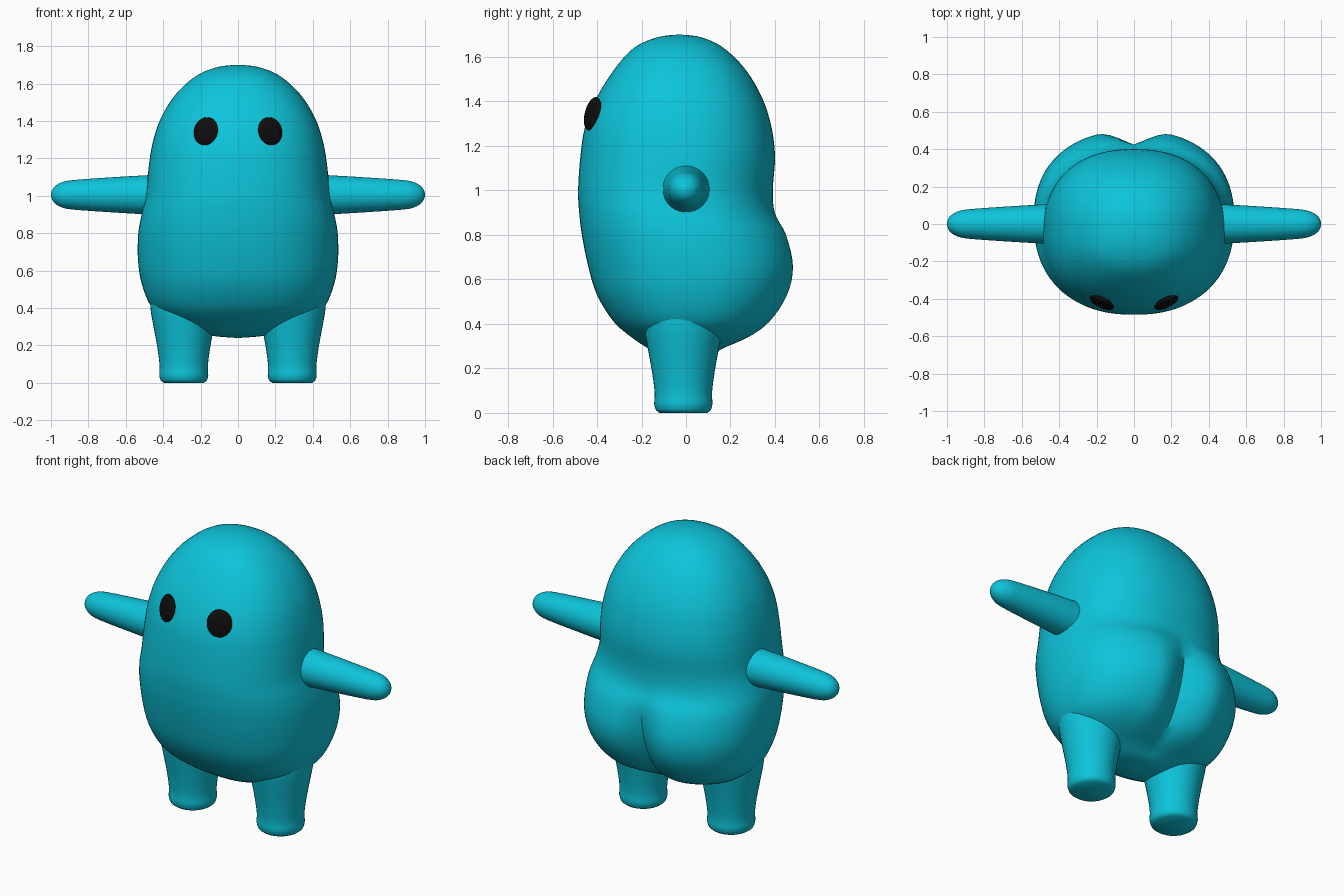
import bpy, bmesh, math
from mathutils import Matrix, Vector

if "Cube" in bpy.data.objects:
    bpy.data.objects.remove(bpy.data.objects["Cube"], do_unlink=True)


def material(name, color, roughness):
    m = bpy.data.materials.new(name)
    m.use_nodes = True
    m.diffuse_color = color
    bsdf = m.node_tree.nodes["Principled BSDF"]
    bsdf.inputs["Base Color"].default_value = color
    bsdf.inputs["Roughness"].default_value = roughness
    return m


TEAL = material("teal skin", (0.004, 0.55, 0.70, 1), 0.5)
BLACK = material("eye black", (0.004, 0.004, 0.004, 1), 0.5)


def finish(name, bm, mat, angle=40):
    bmesh.ops.recalc_face_normals(bm, faces=bm.faces[:])
    mesh = bpy.data.meshes.new(name)
    bm.to_mesh(mesh)
    bm.free()
    mesh.materials.append(mat)
    ob = bpy.data.objects.new(name, mesh)
    bpy.context.collection.objects.link(ob)
    bpy.ops.object.select_all(action="DESELECT")
    ob.select_set(True)
    bpy.context.view_layer.objects.active = ob
    bpy.ops.object.shade_smooth_by_angle(angle=math.radians(angle))
    return ob


def loft(name, rings, mat):
    """Skin a stack of point rings and cap both ends."""
    bm = bmesh.new()
    loops = [[bm.verts.new(p) for p in ring] for ring in rings]
    for a, b in zip(loops, loops[1:]):
        for i in range(len(a)):
            j = (i + 1) % len(a)
            bm.faces.new((a[i], a[j], b[j], b[i]))
    bm.faces.new(loops[0])
    bm.faces.new(loops[-1])
    return finish(name, bm, mat)


def smooth_rows(rows, steps):
    """Catmull-Rom interpolation through the rows of a profile."""
    out = []
    for i in range(len(rows) - 1):
        quad = [rows[max(i - 1, 0)], rows[i], rows[i + 1], rows[min(i + 2, len(rows) - 1)]]
        for s in range(steps):
            t = s / steps
            out.append([0.5 * (2 * b + (c - a) * t + (2 * a - 5 * b + 4 * c - d) * t * t
                               + (3 * b - a - 3 * c + d) * t ** 3)
                        for a, b, c, d in zip(*quad)])
    return out + [list(rows[-1])]


# Body profile: height, half width, front y, back y, cleft depth
BODY = [
    (0.24, 0.01, -0.01, 0.01, 0), (0.253, 0.15, -0.10, 0.10, 0),
    (0.29, 0.27, -0.17, 0.18, 0.02), (0.34, 0.38, -0.245, 0.30, 0.06),
    (0.41, 0.465, -0.325, 0.395, 0.09), (0.53, 0.515, -0.40, 0.475, 0.105),
    (0.66, 0.535, -0.44, 0.50, 0.09), (0.80, 0.533, -0.468, 0.465, 0.04),
    (0.90, 0.515, -0.48, 0.405, 0.008), (1.00, 0.492, -0.485, 0.39, 0),
    (1.15, 0.478, -0.475, 0.40, 0), (1.28, 0.457, -0.455, 0.385, 0),
    (1.41, 0.415, -0.405, 0.345, 0), (1.54, 0.335, -0.325, 0.27, 0),
    (1.64, 0.225, -0.235, 0.17, 0), (1.688, 0.11, -0.13, 0.07, 0),
    (1.70, 0.01, -0.04, -0.02, 0),
]


def body_ring(z, w, front, back, cleft, n=96, power=2 / 2.3):
    ring = []
    mid, half = (front + back) / 2, (back - front) / 2
    for i in range(n):
        a = math.tau * i / n
        c, s = math.cos(a), math.sin(a)
        x = w * math.copysign(abs(c) ** power, c)
        y = mid + half * math.copysign(abs(s) ** power, s)
        if s > 0:
            y -= cleft * max(0, 1 - abs(x) / 0.2) ** 1.6
        ring.append((x, y, z))
    return ring


loft("body", [body_ring(*row) for row in smooth_rows(BODY, 4)], TEAL)

# Limb profiles: distance along the limb, radius
ARM = [(0.30, 0.112), (0.48, 0.105), (0.70, 0.092), (0.88, 0.079), (0.94, 0.068),
       (0.98, 0.045), (0.996, 0.02), (1.0, 0.002)]
LEG = [(0.012, 0.123), (0.04, 0.131), (0.09, 0.129), (0.18, 0.14),
       (0.28, 0.158), (0.38, 0.176), (0.45, 0.18)]


def circle(radius, n=40):
    return [(radius * math.cos(math.tau * i / n), radius * math.sin(math.tau * i / n))
            for i in range(n)]


for side, label in ((1, "left"), (-1, "right")):
    # Arm with a rounded tip
    loft(label + "_arm", [[(side * d, u, 1.005 + v) for u, v in circle(r)]
                          for d, r in smooth_rows(ARM, 3)], TEAL)

    # Tapered leg with a flat sole
    leg = [(0, 0.108)] + smooth_rows(LEG, 3)
    loft(label + "_leg", [[(side * 0.29 + u, v - 0.012, d) for u, v in circle(r)]
                          for d, r in leg], TEAL)

    # Flattened oval eye lying on the face
    bm = bmesh.new()
    bmesh.ops.create_uvsphere(bm, u_segments=32, v_segments=16, radius=1)
    normal = Vector((side * 0.42, -0.9, 0.25))
    turn = normal.to_track_quat("Z", "Y").to_matrix().to_4x4()
    bm.transform(Matrix.Translation((side * 0.172, -0.42, 1.345)) @ turn
                 @ Matrix.Diagonal((0.07, 0.077, 0.022, 1)))
    finish(label + "_eye", bm, BLACK, 60)
